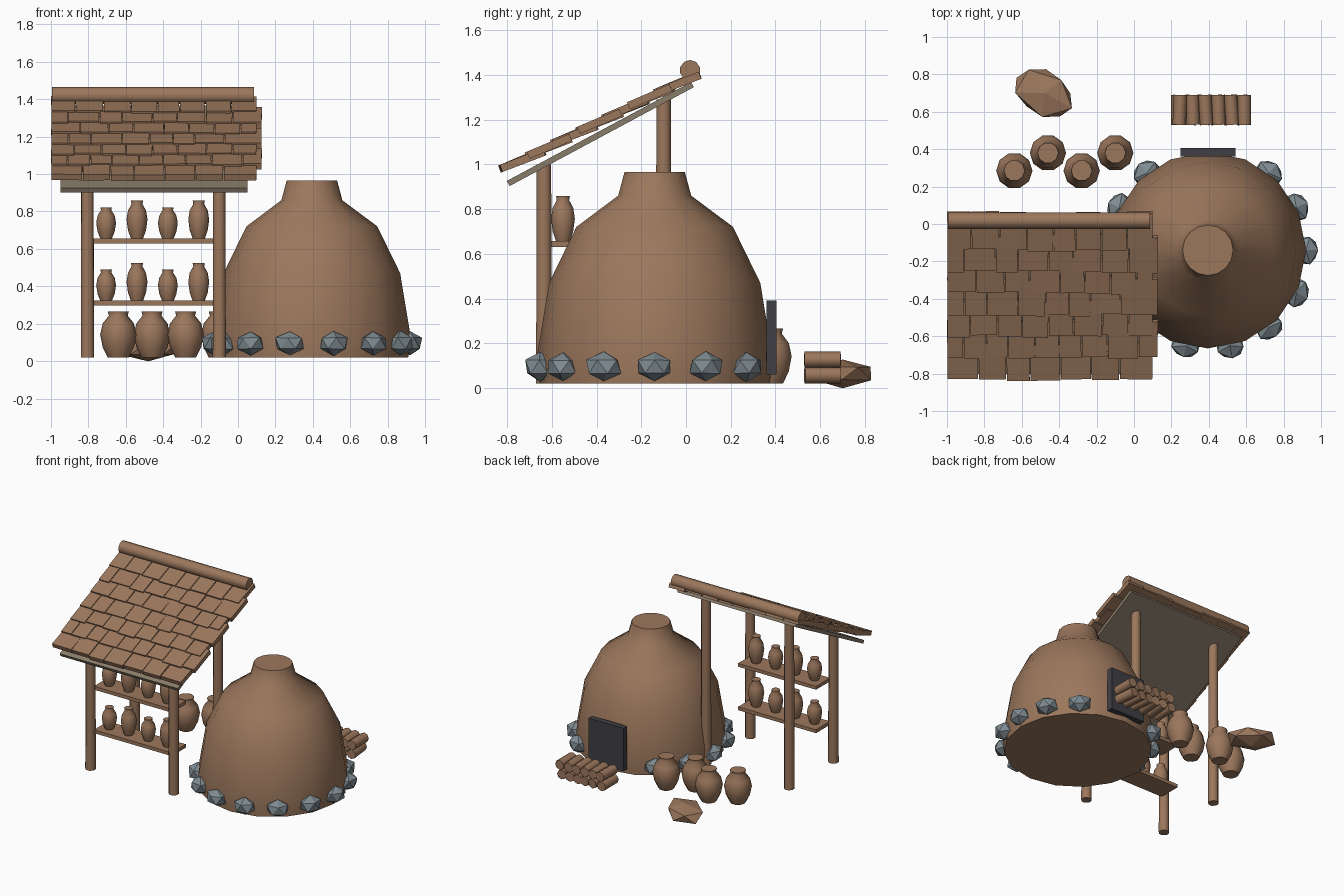
import bpy, bmesh, math, random
from mathutils import Matrix, Vector

if "Cube" in bpy.data.objects:
    bpy.data.objects.remove(bpy.data.objects["Cube"])

random.seed(4)


def material(name, rgb):
    m = bpy.data.materials.new(name)
    m.diffuse_color = (*rgb, 1)
    m.use_nodes = True
    m.node_tree.nodes["Principled BSDF"].inputs["Base Color"].default_value = m.diffuse_color
    return m


BROWN = material("clay_brown", (0.33, 0.185, 0.108))
STONE = material("blue_grey_stone", (0.21, 0.26, 0.285))
DARK = material("dark_iron", (0.05, 0.05, 0.06))
BOARD = material("weathered_board", (0.25, 0.20, 0.145))


def finish(bm, name, mat):
    bmesh.ops.recalc_face_normals(bm, faces=bm.faces)
    me = bpy.data.meshes.new(name)
    bm.to_mesh(me)
    bm.free()
    me.materials.append(mat)
    ob = bpy.data.objects.new(name, me)
    bpy.context.collection.objects.link(ob)
    return ob


def lathe(name, profile, loc, sides, mat=BROWN, rot=None, turn=0.0):
    """Revolve (radius, height) points; smooth sides with flat caps."""
    bm = bmesh.new()
    rings = []
    for r, z in profile:
        rings.append([bm.verts.new((r * math.cos(turn + i * math.tau / sides),
                                    r * math.sin(turn + i * math.tau / sides), z))
                      for i in range(sides)])
    for a, b in zip(rings, rings[1:]):
        for i in range(sides):
            j = (i + 1) % sides
            bm.faces.new((a[i], a[j], b[j], b[i])).smooth = True
    bm.faces.new(rings[0])
    bm.faces.new(rings[-1])
    bm.transform(Matrix.Translation(loc) @ (rot or Matrix()))
    return finish(bm, name, mat)


def add_box(bm, size, matrix):
    bmesh.ops.create_cube(bm, size=1, matrix=matrix @ Matrix.Diagonal((*size, 1)))


def box(name, size, loc, mat, rot=None):
    bm = bmesh.new()
    add_box(bm, size, Matrix.Translation(loc) @ (rot or Matrix()))
    return finish(bm, name, mat)


def boulder(name, loc, scale, angle, mat, jitter):
    bm = bmesh.new()
    bmesh.ops.create_icosphere(bm, subdivisions=1, radius=1)
    for v in bm.verts:
        v.co *= 1 + random.uniform(-jitter, jitter)
    bm.transform(Matrix.Translation(loc) @ Matrix.Rotation(angle, 4, 'Z')
                 @ Matrix.Diagonal((*scale, 1)))
    return finish(bm, name, mat)


def jar(name, loc, r, h):
    shape = [(0.58, 0), (0.86, 0.22), (1, 0.5), (0.86, 0.74),
             (0.52, 0.91), (0.58, 1.0)]
    lathe(name, [(r * a, h * b) for a, b in shape], loc, 10)


# Domed kiln
CX, CY = 0.395, -0.14
lathe("kiln", [(0.515, 0.02), (0.525, 0.15), (0.472, 0.47), (0.35, 0.72),
               (0.163, 0.86), (0.135, 0.965)], (CX, CY, 0), 16)

# Ring of stones, with a gap at the door
for k in range(14):
    if k in (3, 4):
        continue
    a = k * math.tau / 14
    boulder(f"base_stone_{k}", (CX + 0.525 * math.cos(a), CY + 0.525 * math.sin(a), 0.095),
            (0.072, 0.085, 0.066), a, STONE, 0.06)

# Door slab
box("kiln_door", (0.295, 0.045, 0.33), (0.395, 0.383, 0.225), DARK)

# Firewood in two layers
along_y = Matrix.Rotation(math.pi / 2, 4, 'X')
for row, count in enumerate((6, 6)):
    for i in range(count):
        tilt = Matrix.Rotation(random.uniform(-0.12, 0.12), 4, 'Z')
        lathe(f"firewood_{row}_{i}", [(0.036, -0.08), (0.036, 0.08)],
              (0.235 + 0.069 * i + 0.01 * row, 0.61, 0.057 + 0.07 * row),
              8, rot=tilt @ along_y)

# Clay lump
boulder("clay_lump", (-0.48, 0.70, 0.065), (0.18, 0.13, 0.065), -0.5, BROWN, 0.06)

# Large jars on the ground
for i, (x, y) in enumerate([(-0.64, 0.285), (-0.46, 0.38), (-0.28, 0.285), (-0.10, 0.38)]):
    jar(f"large_jar_{i}", (x, y, 0.02), 0.097, 0.245)

# Posts
for x in (-0.805, -0.10):
    for part, y, top in (("front", -0.635, 1.0), ("back", -0.10, 1.29)):
        side = "left" if x < -0.5 else "right"
        lathe(f"{part}_{side}_post", [(0.038, 0.02), (0.035, top)], (x, y, 0), 8,
              turn=math.pi / 8)

# Shelves with small jars
for s, z in enumerate((0.31, 0.643)):
    box(f"shelf_{s}", (0.66, 0.17, 0.026), (-0.45, -0.545, z), BROWN)
    for i in range(4):
        jar(f"shelf_jar_{s}_{i}", (-0.705 + 0.165 * i, -0.55, z + 0.012),
            0.056 if i % 2 else 0.053, 0.203 if i % 2 else 0.167)

# Roof board
pitch = math.atan2(0.44, 0.82)
box("roof_board", (1.0, 0.935, 0.026), (-0.45, -0.383, 1.135), BOARD,
    Matrix.Rotation(pitch, 4, 'X'))

# Overlapping shingles
bm = bmesh.new()
rows, length, tilt = 7, 0.205, math.radians(22)
for r in range(rows):
    y0, z0 = -0.825 + 0.115 * r, 0.982 + 0.0565 * r
    x = -1.0
    end = 0.10 + 0.028 * (r % 2)
    first = True
    while x < end - 0.01:
        w = random.uniform(0.115, 0.17)
        if first and r % 2:
            w *= 0.6
        first = False
        if end - (x + w) < 0.07:
            w = end - x
        drop = random.uniform(-0.008, 0.008)
        turn = Matrix.Rotation(random.uniform(-0.015, 0.015), 4, 'Z')
        m = (Matrix.Translation((x + w / 2, y0 + drop, z0 + drop * 0.4))
             @ Matrix.Rotation(tilt + random.uniform(-0.02, 0.02), 4, 'X')
             @ turn @ Matrix.Translation((0, length / 2, 0)))
        add_box(bm, (w - 0.005, length, 0.034), m)
        x += w
finish(bm, "roof_shingles", BROWN)

# Ridge log
lathe("ridge_log", [(0.046, -0.54), (0.046, 0.54)], (-0.455, 0.018, 1.42), 10,
      rot=Matrix.Rotation(math.pi / 2, 4, 'Y'))
